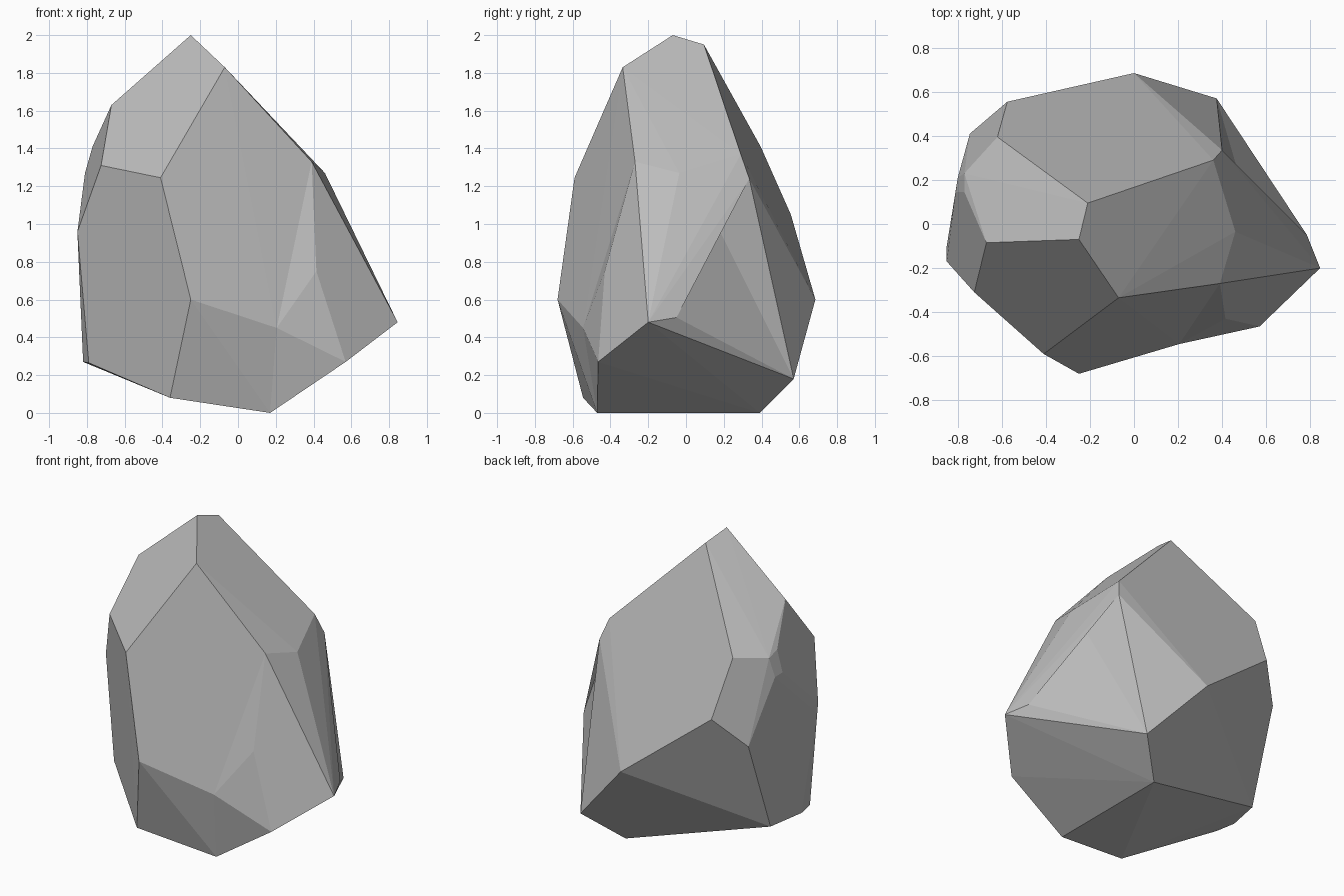
import bpy
import bmesh
from mathutils import Vector

default_cube = bpy.data.objects.get("Cube")
if default_cube:
    bpy.data.objects.remove(default_cube, do_unlink=True)

# Corners of the chipped boulder, grouped by height
crown = {
    "peak": (-.25, -.07, 2), "back_peak": (-.21, .095, 1.95),
    "brow": (-.07, -.335, 1.83), "right_brow": (-.67, -.085, 1.63),
}
shoulder = {
    "right_front": (-.725, -.31, 1.31), "front": (-.41, -.59, 1.245),
    "right_back": (-.62, .395, 1.41), "chip_a": (-.77, .145, 1.41),
    "chip_b": (-.77, .23, 1.385), "chip_c": (-.81, .145, 1.27),
    "chip_d": (-.8, .21, 1.26), "left_front": (.39, -.27, 1.33),
    "left": (.46, -.035, 1.27), "left_back": (.4, .335, 1.24),
    "left_back_top": (.36, .29, 1.37),
}
waist = {
    "back_right": (-.575, .555, 1.05), "side": (-.85, -.17, .96),
    "side_back": (-.85, -.1, .95), "back_edge": (-.745, .41, .86),
    "rib": (.415, -.43, .75), "belly": (-.25, -.68, .6),
    "back": (0, .685, .6), "tip": (.845, -.2, .48),
    "tip_back": (.785, -.05, .505),
}
foot = {
    "toe": (-.36, -.545, .08), "heel": (.375, .57, .18),
    "left_toe": (.57, -.465, .27), "base_front": (.17, -.47, 0),
    "base_back": (.17, .39, 0), "right_a": (-.76, .2, .255),
    "right_b": (-.82, -.04, .27), "right_c": (-.79, -.17, .265),
}

# Convex body of the boulder
bm = bmesh.new()
corner = {}
for group in (crown, shoulder, waist, foot):
    for name, position in group.items():
        corner[name] = bm.verts.new(position)
hull = bmesh.ops.convex_hull(bm, input=bm.verts[:])
unused = {v for v in hull["geom_interior"] + hull["geom_unused"]
          if isinstance(v, bmesh.types.BMVert)}
bmesh.ops.delete(bm, geom=list(unused), context="VERTS")


def dent(position, *zones):
    """Replace the faces inside the zones by a fan around a sunken point."""
    zones = [{corner[name] for name in zone.split()} for zone in zones]
    faces = [f for f in bm.faces if any(set(f.verts) <= z for z in zones)]
    inside = set(faces)
    rim = [e for e in {e for f in faces for e in f.edges}
           if not set(e.link_faces) <= inside]
    bmesh.ops.delete(bm, geom=faces, context="FACES_KEEP_BOUNDARY")
    centre = bm.verts.new(Vector(position))
    for edge in rim:
        bm.faces.new((edge.verts[0], edge.verts[1], centre))


# Shallow hollows in the front and left flanks
dent((.205, -.545, .45),
     "brow front belly base_front left_toe rib",
     "brow front belly rib left_front")
dent((.505, .125, 1.07), "left left_back tip_back heel")

# Merge nearly level triangles into flat facets
bmesh.ops.recalc_face_normals(bm, faces=bm.faces[:])
bmesh.ops.dissolve_limit(bm, angle_limit=.02, verts=bm.verts[:], edges=bm.edges[:])

mesh = bpy.data.meshes.new("boulder")
bm.to_mesh(mesh)
bm.free()
boulder = bpy.data.objects.new("boulder", mesh)
bpy.context.scene.collection.objects.link(boulder)

# Plain grey stone
stone = bpy.data.materials.new("grey stone")
stone.use_nodes = True
grey = (.5, .5, .5, 1)
stone.diffuse_color = grey
stone.node_tree.nodes["Principled BSDF"].inputs["Base Color"].default_value = grey
mesh.materials.append(stone)
